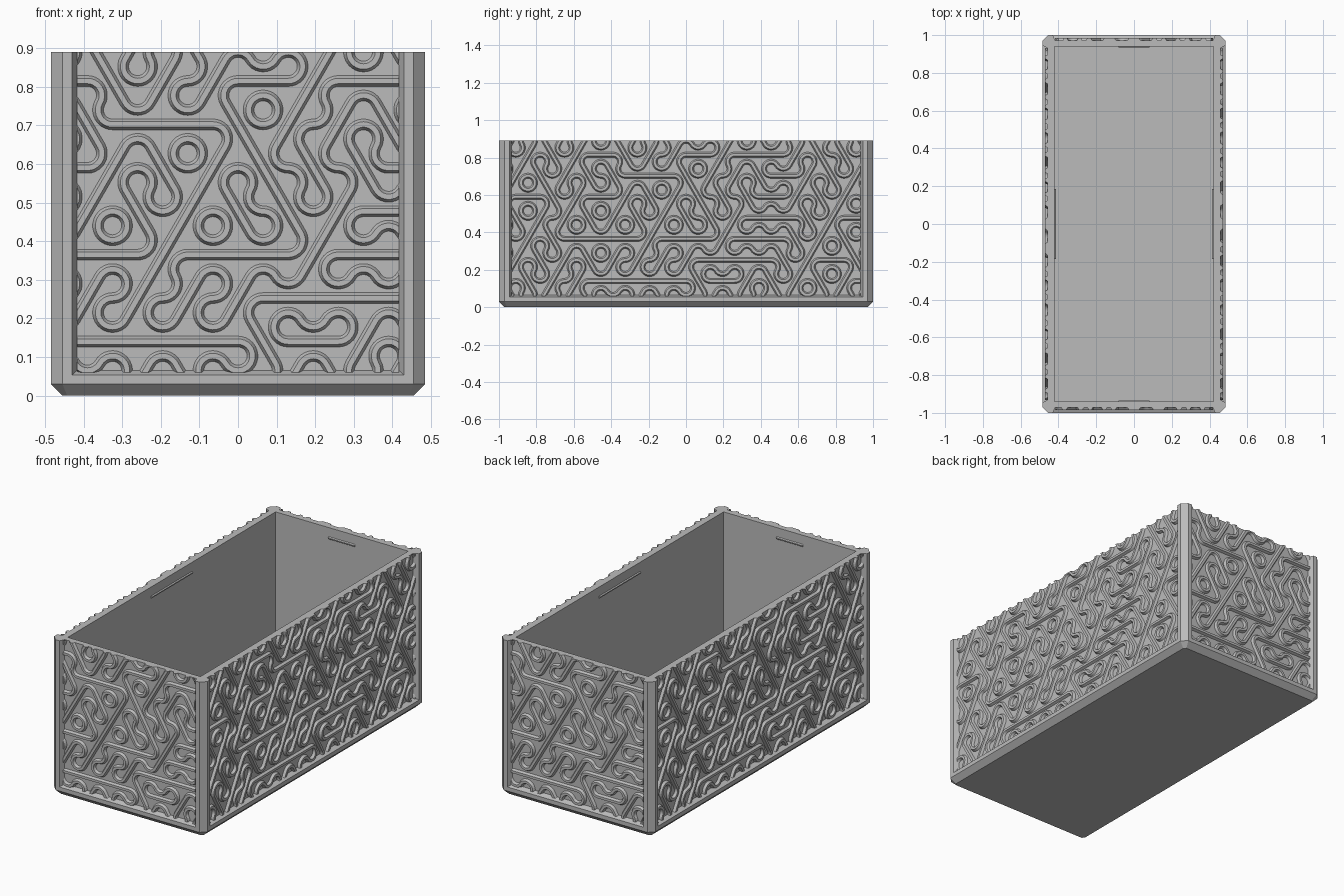
import bpy, bmesh, math
from mathutils import Matrix

cube = bpy.data.objects.get("Cube")
if cube:
    bpy.data.objects.remove(cube, do_unlink=True)

grey = bpy.data.materials.new("plain grey")
grey.use_nodes = True
colour = (0.5, 0.5, 0.5, 1)
grey.diffuse_color = colour
grey.node_tree.nodes["Principled BSDF"].inputs["Base Color"].default_value = colour

HX, HY, TOP = 0.485, 1.0, 0.89      # outer half sizes and height
RECESS, CHAMFER = 0.028, 0.03       # panel depth behind the frame, corner cut
IX, IY = 0.42, 0.94                 # cavity half sizes
FLOOR = 0.065


def finish(name, bm):
    bmesh.ops.recalc_face_normals(bm, faces=bm.faces)
    mesh = bpy.data.meshes.new(name)
    bm.to_mesh(mesh)
    bm.free()
    mesh.materials.append(grey)
    obj = bpy.data.objects.new(name, mesh)
    bpy.context.collection.objects.link(obj)
    return obj


def loft(name, rings, capped=True):
    """Join equal rings of points; cap the ends or close the loop of rings."""
    bm = bmesh.new()
    loops = [[bm.verts.new(p) for p in ring] for ring in rings]
    pairs = list(zip(loops, loops[1:]))
    if capped:
        bm.faces.new(loops[0])
        bm.faces.new(loops[-1])
    else:
        pairs.append((loops[-1], loops[0]))
    for a, b in pairs:
        for i in range(len(a)):
            j = (i + 1) % len(a)
            bm.faces.new((a[i], a[j], b[j], b[i]))
    return finish(name, bm)


def octagon(inset, z):
    x, y = HX - inset, HY - inset
    c = CHAMFER - inset * (2 - math.sqrt(2))
    return [(x - c, -y, z), (x, c - y, z), (x, y - c, z), (x - c, y, z),
            (c - x, y, z), (-x, y - c, z), (-x, c - y, z), (c - x, -y, z)]


def rectangle(x, y, z):
    return [(x, -y, z), (x, y, z), (-x, y, z), (-x, -y, z)]


# Base slab with chamfered underside and sloped rail
loft("base", [octagon(CHAMFER, 0), octagon(0, CHAMFER),
              octagon(0, 0.053), octagon(RECESS, FLOOR)])

# Thin upright walls around the cavity
px, py = HX - RECESS, HY - RECESS
loft("walls", [rectangle(px, py, 0.05), rectangle(px, py, TOP),
               rectangle(IX, IY, TOP), rectangle(IX, IY, 0.05)], capped=False)

# Four chamfered corner posts
half = [(CHAMFER, 0), (0.055, 0), (0.068, RECESS)]
corner = half + [(0.055, 0.05)] + [(b, a) for a, b in reversed(half)]
for sx, xname in ((-1, "right"), (1, "left")):
    for sy, yname in ((-1, "front"), (1, "back")):
        loft(f"{yname}_{xname}_post",
             [[(sx * (HX - a), sy * (HY - b), z) for a, b in corner]
              for z in (CHAMFER, TOP)])

# Tiles of the ribbed pattern, bottom row first:
# H runs level, A rises to the right, B falls to the right
ROWS = ["BAABHABHABABHAB",
        "ABAAHHHHBHABABAH",
        "ABABAAAAHHHBAHB",
        "BABHHHAHHAHHBABA",
        "BAABABABBAHHBAH",
        "AHBAHABABBBHABAB",
        "ABABBHHBAABHABA",
        "BABAHBAAHAHHABBA",
        "ABAABABHHABABAB"]
SIDE = 0.075                        # hexagon side
APO = 0.065                         # hexagon half width
TURN = {"H": 0, "A": math.radians(60), "B": math.radians(-60)}
PROFILE = [(-0.014, -0.002), (-0.014, 0), (-0.007, 0.014),
           (0.007, 0.014), (0.014, 0), (0.014, -0.002)]
STEPS = 10


def strands():
    """Sections of one level straight rib and two corner arcs."""
    yield [[(t, o, h) for o, h in PROFILE] for t in (-APO, APO)]
    for s in (1, -1):
        arc = []
        for i in range(STEPS + 1):
            a = math.radians(210 + 120 * i / STEPS)
            arc.append([((SIDE / 2 + o) * math.cos(a),
                         s * (SIDE + (SIDE / 2 + o) * math.sin(a)), h)
                        for o, h in PROFILE])
        yield arc


def ribs(name, dist, limit, angle):
    bm = bmesh.new()
    for r, row in enumerate(ROWS):
        cz = 0.0275 + 0.1125 * r
        for i, kind in enumerate(row):
            cu = (2 * i - len(row) + 1) * APO
            if abs(cu) > limit + APO + 0.02:
                continue
            c, s = math.cos(TURN[kind]), math.sin(TURN[kind])
            for strand in strands():
                loops = [[bm.verts.new((cu + c * u - s * v, -dist - h,
                                        cz + s * u + c * v))
                          for u, v, h in section] for section in strand]
                for a, b in zip(loops, loops[1:]):
                    for k in range(len(PROFILE)):
                        m = (k + 1) % len(PROFILE)
                        bm.faces.new((a[k], a[m], b[m], b[k]))
    bmesh.ops.remove_doubles(bm, verts=bm.verts, dist=0.0008)
    # Trim to the panel and close the cut ends
    for co, no in (((limit, 0, 0), (1, 0, 0)), ((-limit, 0, 0), (-1, 0, 0)),
                   ((0, 0, TOP), (0, 0, 1)), ((0, 0, 0.06), (0, 0, -1))):
        bmesh.ops.bisect_plane(bm, geom=bm.verts[:] + bm.edges[:] + bm.faces[:],
                               plane_co=co, plane_no=no, clear_outer=True)
    bmesh.ops.holes_fill(bm, edges=[e for e in bm.edges if e.is_boundary], sides=0)
    bm.transform(Matrix.Rotation(angle, 4, "Z"))
    return finish(name, bm)


for k, name in enumerate(("front", "left", "back", "right")):
    dist, limit = ((py, HX - 0.068), (px, HY - 0.068))[k % 2]
    ribs(name + "_ribs", dist, limit, k * math.pi / 2)

# Small catch ridges inside, near the rim
for k, name in enumerate(("front", "left", "back", "right")):
    dist, w = ((IY, 0.083), (IX, 0.185))[k % 2]
    section = [(dist + 0.005, 0.82), (dist - 0.006, 0.828),
               (dist - 0.006, 0.834), (dist + 0.005, 0.842)]
    ridge = loft(name + "_catch", [[(u, -d, z) for d, z in section] for u in (-w, w)])
    ridge.data.transform(Matrix.Rotation(k * math.pi / 2, 4, "Z"))
